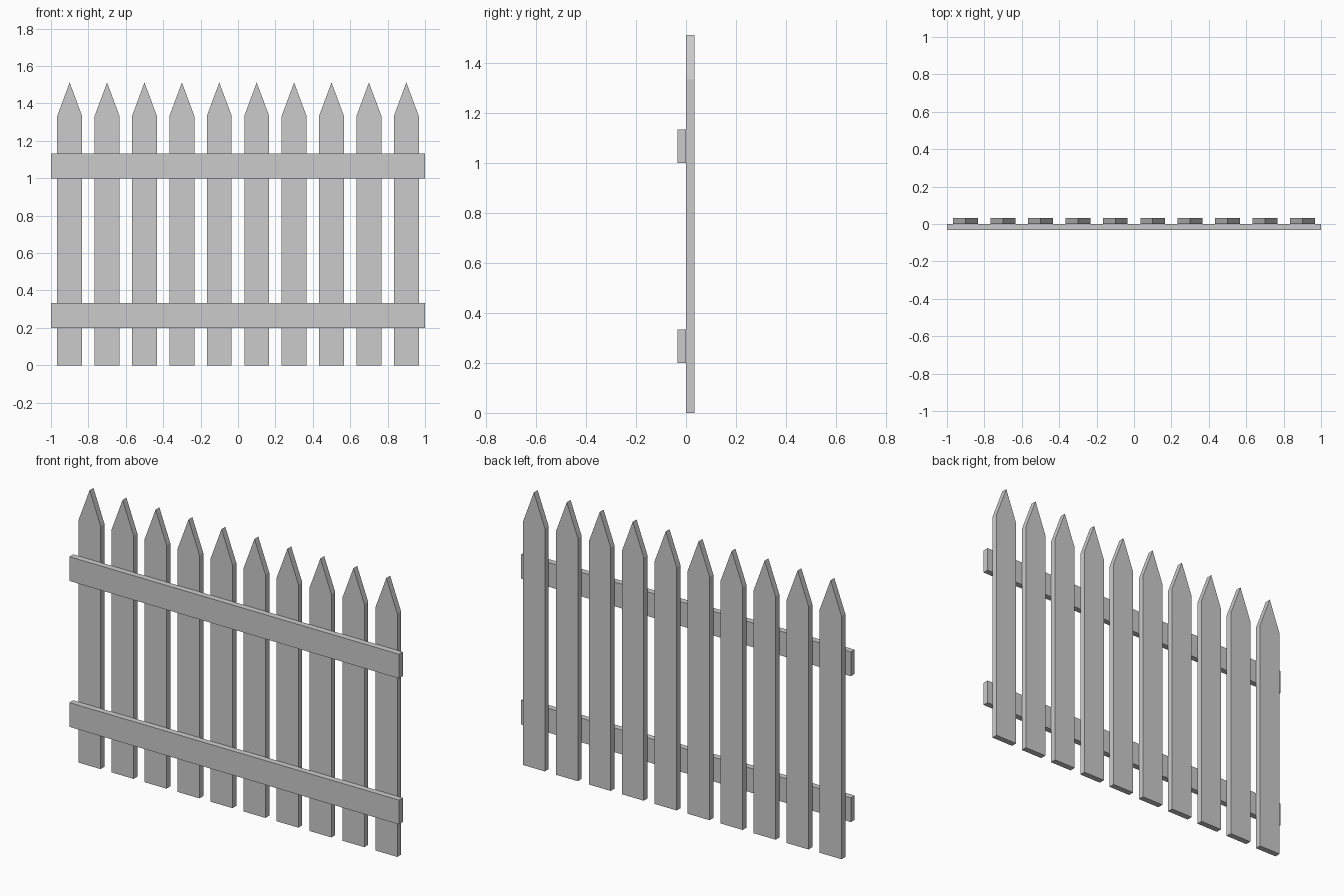
import bpy
import bmesh

if "Cube" in bpy.data.objects:
    bpy.data.objects.remove(bpy.data.objects["Cube"])

BOARD_W = 0.133   # width of every board
BOARD_T = 0.033   # thickness of every board


def extruded_board(name, profile, y0, y1):
    """Extrude an x-z outline from y0 to y1."""
    bm = bmesh.new()
    face = bm.faces.new([bm.verts.new((x, y0, z)) for x, z in profile])
    side = bmesh.ops.extrude_face_region(bm, geom=[face])
    moved = [v for v in side["geom"] if isinstance(v, bmesh.types.BMVert)]
    bmesh.ops.translate(bm, verts=moved, vec=(0, y1 - y0, 0))
    bmesh.ops.recalc_face_normals(bm, faces=bm.faces)
    mesh = bpy.data.meshes.new(name)
    bm.to_mesh(mesh)
    bm.free()
    obj = bpy.data.objects.new(name, mesh)
    bpy.context.collection.objects.link(obj)
    return obj


# Pointed pickets behind the rails, sharing one mesh
h = BOARD_W / 2
outline = [(-h, 0), (h, 0), (h, 1.333), (0, 1.512), (-h, 1.333)]
picket = extruded_board("picket_1", outline, 0, BOARD_T)
picket.location.x = -0.9
for i in range(1, 10):
    copy = bpy.data.objects.new(f"picket_{i + 1}", picket.data)
    copy.location.x = -0.9 + 0.2 * i
    bpy.context.collection.objects.link(copy)

# Horizontal rails across the front
for name, z in (("lower_rail", 0.2), ("upper_rail", 1.0)):
    top = z + BOARD_W
    extruded_board(name, [(-1, z), (1, z), (1, top), (-1, top)], -BOARD_T, 0)
